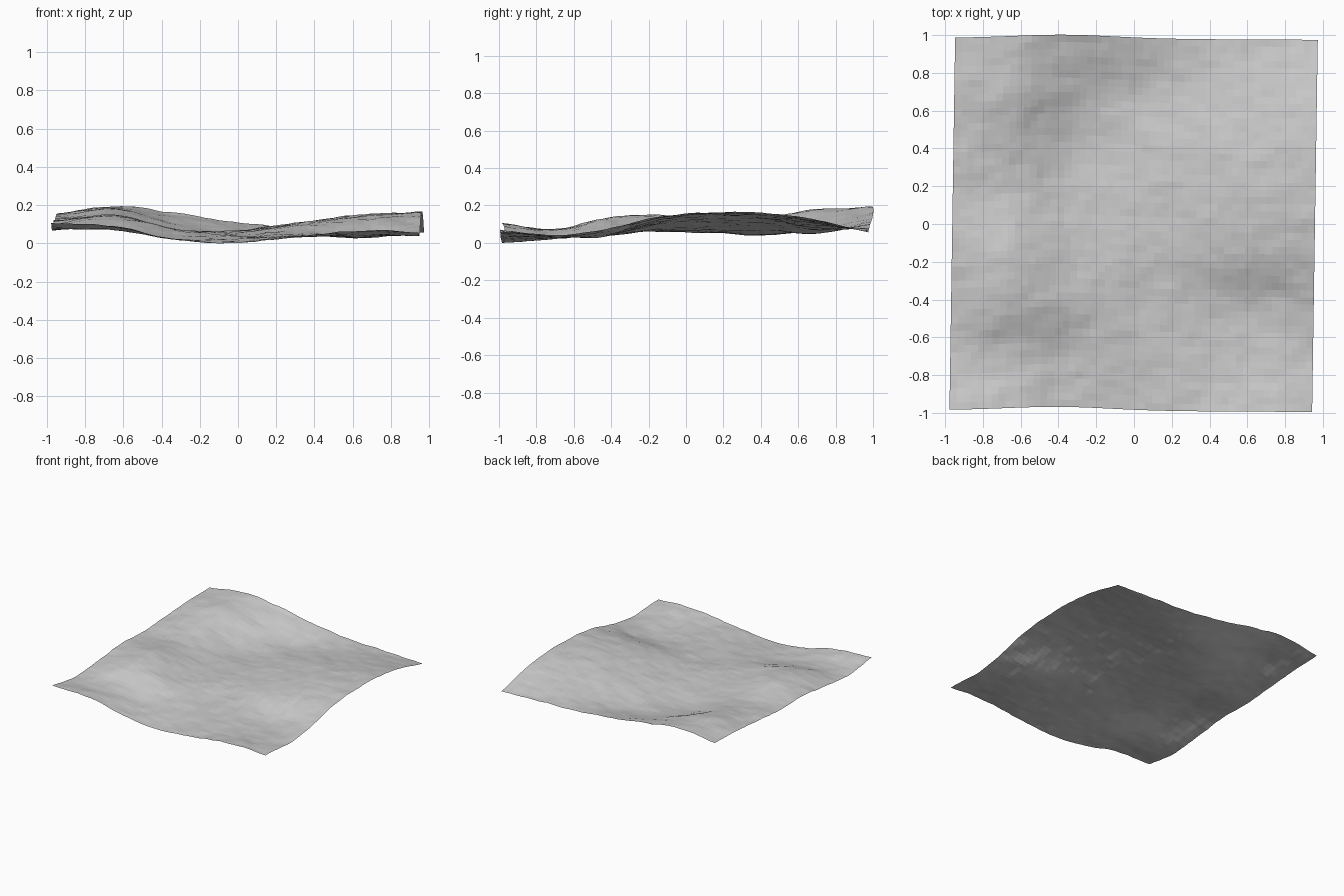
import bpy
import bmesh
import math
from mathutils import Vector, noise

cube = bpy.data.objects.get("Cube")
if cube:
    bpy.data.objects.remove(cube, do_unlink=True)

CELLS = 52

# Coarse relief in thousandths: rows run front to back, columns run -x to +x
RELIEF = [
    [116, 100, 32, 10, 42, 76, 66],
    [78, 80, 36, 32, 48, 44, 52],
    [100, 148, 82, 54, 58, 46, 80],
    [128, 150, 78, 74, 100, 132, 150],
    [122, 118, 66, 74, 116, 156, 172],
    [138, 142, 56, 68, 116, 150, 170],
    [158, 186, 100, 62, 88, 114, 132],
    [166, 203, 166, 116, 86, 78, 66],
]


def spline(values, t):
    """Smooth interpolation through evenly spaced values, t from 0 to 1."""
    last = len(values) - 1
    pos = t * last
    i = min(int(pos), last - 1)
    f = pos - i
    b, c = values[i], values[i + 1]
    a = values[i - 1] if i > 0 else 2 * b - c
    d = values[i + 2] if i + 2 <= last else 2 * c - b
    return b + 0.5 * f * (c - a + f * (2 * a - 5 * b + 4 * c - d
                                       + f * (3 * (b - c) + d - a)))


def height(u, v):
    """Broad hills plus fine weathered roughness."""
    broad = spline([spline(row, (u + 1) / 2) for row in RELIEF], (v + 1) / 2)
    rough = 0.0
    for scale, size in ((4, 0.006), (8, 0.006), (15, 0.004)):
        rough += size * noise.noise(Vector((u * scale, v * scale, scale)))
    return broad / 1000 + rough


def make_material(name, colour):
    mat = bpy.data.materials.new(name)
    mat.use_nodes = True
    mat.diffuse_color = colour
    for node in mat.node_tree.nodes:
        if node.type == 'BSDF_PRINCIPLED':
            node.inputs["Base Color"].default_value = colour
    return mat


# Terrain sheet: a fine grid bent into the relief, slightly skewed in plan
bm = bmesh.new()
bmesh.ops.create_grid(bm, x_segments=CELLS, y_segments=CELLS, size=1)
for vert in bm.verts:
    u, v = vert.co.x, vert.co.y
    bow = 0.02 * math.exp(-((u + 0.4) / 0.4) ** 2)
    vert.co = (0.96 * u + 0.015 * v - 0.002,
               0.985 * v - 0.005 * u - 0.005 + bow,
               height(u, v))

# Rest the lowest point on the ground
lowest = min(vert.co.z for vert in bm.verts)
bmesh.ops.translate(bm, verts=bm.verts, vec=(0, 0, -lowest))

mesh = bpy.data.meshes.new("terrain_sheet")
bm.to_mesh(mesh)
bm.free()
mesh.materials.append(make_material("stone_grey", (0.6, 0.6, 0.6, 1)))
terrain = bpy.data.objects.new("terrain_sheet", mesh)
bpy.context.scene.collection.objects.link(terrain)
